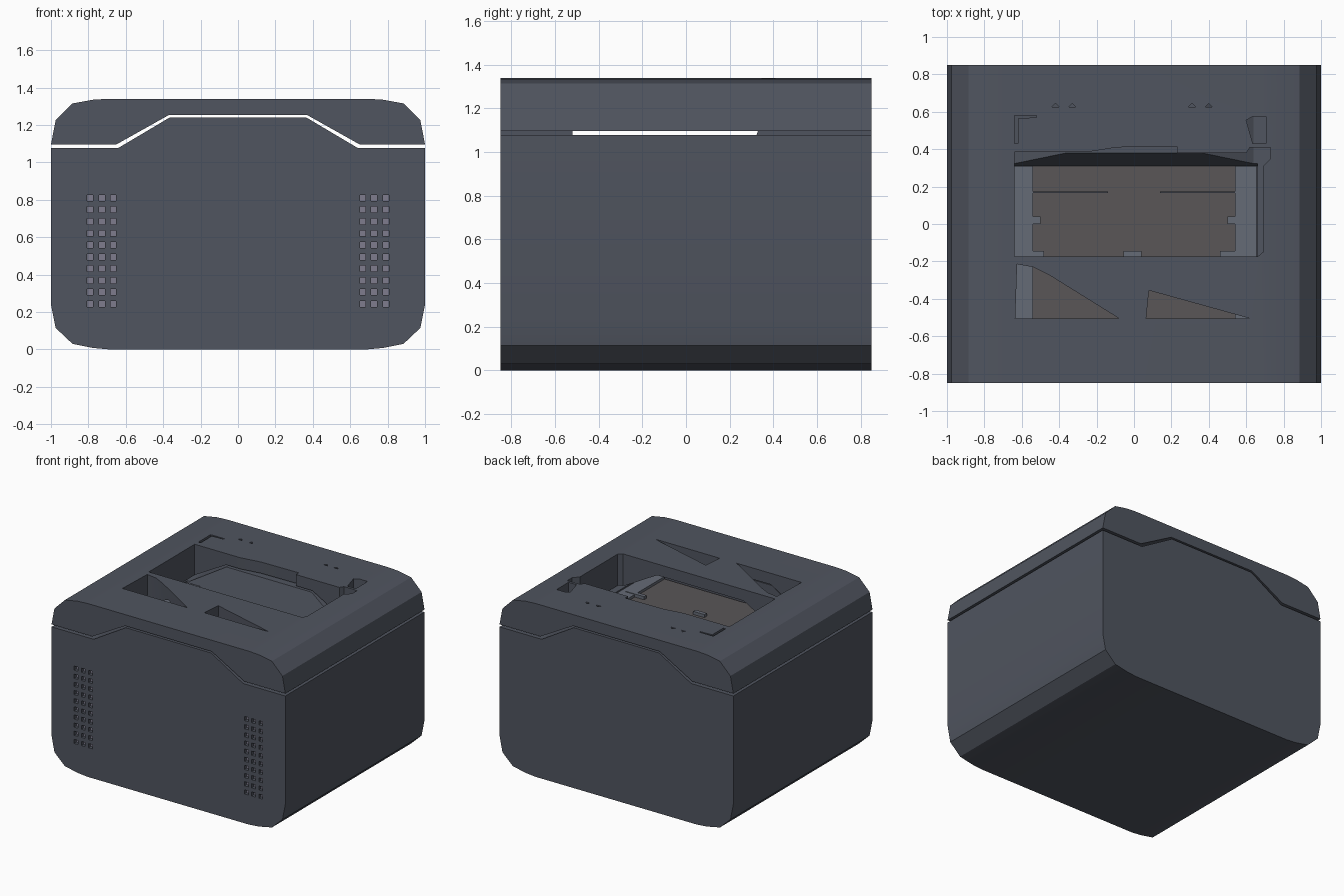
import bpy, bmesh
from math import radians

if "Cube" in bpy.data.objects:
    bpy.data.objects.remove(bpy.data.objects["Cube"])


def material(name, rgb):
    m = bpy.data.materials.new(name)
    m.diffuse_color = (*rgb, 1)
    m.use_nodes = True
    m.node_tree.nodes["Principled BSDF"].inputs["Base Color"].default_value = m.diffuse_color
    return m


SHELL = material("shell_slate", (0.08, 0.09, 0.115))
FLOOR = material("tray_brown_grey", (0.10, 0.092, 0.095))
LIGHT = material("light_slate", (0.13, 0.145, 0.18))
VENT = material("vent_grey", (0.21, 0.20, 0.27))


def prisms(name, outlines, lo, hi, axis, mat):
    """Extrude closed 2D outlines along an axis into one mesh object."""
    place = {"x": lambda a, b, t: (t, a, b),
             "y": lambda a, b, t: (a, t, b),
             "z": lambda a, b, t: (a, b, t)}[axis]
    bm = bmesh.new()
    for pts in outlines:
        rings = [[bm.verts.new(place(a, b, t)) for a, b in pts] for t in (lo, hi)]
        bm.faces.new(rings[0])
        bm.faces.new(rings[1])
        n = len(pts)
        for i in range(n):
            j = (i + 1) % n
            bm.faces.new((rings[0][i], rings[0][j], rings[1][j], rings[1][i]))
    bmesh.ops.recalc_face_normals(bm, faces=bm.faces)
    me = bpy.data.meshes.new(name)
    bm.to_mesh(me)
    bm.free()
    me.materials.append(mat)
    ob = bpy.data.objects.new(name, me)
    bpy.context.collection.objects.link(ob)
    return ob


def rect(x0, y0, x1, y1):
    return [(x0, y0), (x1, y0), (x1, y1), (x0, y1)]


def mirrored(half):
    return half + [(-x, z) for x, z in reversed(half)]


def activate(ob):
    bpy.ops.object.select_all(action="DESELECT")
    ob.select_set(True)
    bpy.context.view_layer.objects.active = ob


def cut(ob, cutter):
    cutter.hide_render = True
    m = ob.modifiers.new("cut", "BOOLEAN")
    m.operation, m.solver, m.object = "DIFFERENCE", "EXACT", cutter
    activate(ob)
    bpy.ops.object.modifier_apply(modifier=m.name)
    bpy.data.objects.remove(cutter)


D = 0.85

# Main body and lid, separated by the stepped gap
body = prisms("body", [mirrored([(0.69, 0), (0.775, 0.008), (0.885, 0.03), (0.975, 0.115),
                                 (1, 0.24), (1, 1.077), (0.64, 1.077), (0.365, 1.24)])],
              -D, D, "y", SHELL)
lid = prisms("lid", [mirrored([(0.37, 1.253), (0.65, 1.096), (1, 1.096), (0.975, 1.225),
                               (0.885, 1.315), (0.775, 1.335), (0.69, 1.34)])],
             -D, D, "y", SHELL)

# Front vent pockets with lighter plates at the bottom
centres = [(s * x, 0.243 + 0.063 * r) for s in (-1, 1)
           for x in (0.667, 0.728, 0.79) for r in range(10)]
squares = [rect(x - 0.016, z - 0.016, x + 0.016, z + 0.016) for x, z in centres]
cut(body, prisms("vent_cutter", squares, -0.9, -D + 0.03, "y", SHELL))
plates = [rect(x - 0.0158, z - 0.0158, x + 0.0158, z + 0.0158) for x, z in centres]
prisms("vent_plates", plates, -D + 0.026, -D + 0.032, "y", VENT)

# Recess in the body below the lid openings, with a sloped back wall
cut(body, prisms("recess_cutter", [[(-0.52, 1.04), (0.31, 1.04), (0.40, 1.30), (-0.52, 1.30)]],
                 -0.66, 0.66, "x", SHELL))

# Openings through the lid
openings = [
    [(-0.64, -0.175), (0.66, -0.175), (0.69, -0.15), (0.69, 0.31), (0.73, 0.35), (0.73, 0.41),
     (0.62, 0.41), (0.60, 0.38), (0.23, 0.38), (0.23, 0.415), (-0.09, 0.41), (-0.25, 0.385),
     (-0.64, 0.385)],
    [(-0.635, -0.505), (-0.08, -0.505), (-0.45, -0.275), (-0.54, -0.23), (-0.625, -0.215)],
    [(0.065, -0.505), (0.62, -0.505), (0.08, -0.355)],
    [(-0.64, 0.43), (-0.62, 0.43), (-0.62, 0.565), (-0.52, 0.57), (-0.52, 0.58), (-0.64, 0.58)],
    [(0.635, 0.43), (0.705, 0.43), (0.705, 0.575), (0.635, 0.575), (0.60, 0.555)],
]
openings += [[(x - 0.02, 0.625), (x + 0.02, 0.625), (x, 0.645)]
             for x in (-0.42, -0.33, 0.31, 0.40)]
cut(lid, prisms("opening_cutter", openings, 1.0, 1.45, "z", SHELL))

# Tray floor, side rails and their small clips
prisms("tray_floor", [rect(-0.54, -0.51, 0.54, 0.31)], 1.035, 1.05, "z", FLOOR)
for side, s in (("left", -1), ("right", 1)):
    def sided(x0, y0, x1, y1):
        return rect(min(s * x0, s * x1), y0, max(s * x0, s * x1), y1)
    prisms(side + "_rail", [sided(0.54, -0.51, 0.655, 0.31)], 1.035, 1.07, "z", LIGHT)
    prisms(side + "_clips", [sided(0.50, 0.00, 0.56, 0.04),
                             sided(0.54, 0.15, 0.64, 0.175)], 1.04, 1.076, "z", LIGHT)
    # thin cross rib, one per side
    prisms(side + "_cross_rib", [sided(0.14, 0.165, 0.54, 0.175)], 1.045, 1.075, "z", SHELL)

# Square tabs on the sloped back wall and lugs along the front edge
prisms("back_tabs", [rect(x - 0.02, 0.325, x + 0.02, 0.40)
                     for x in (-0.59, -0.31, -0.14, 0.12, 0.29, 0.58)],
       1.04, 1.074, "z", LIGHT)
prisms("front_lugs", [rect(-0.62, -0.175, -0.48, -0.145), rect(-0.055, -0.175, 0.04, -0.145),
                      rect(0.46, -0.175, 0.62, -0.145)], 1.045, 1.074, "z", LIGHT)

# Soft shading over the shallow corner facets
for ob in (body, lid):
    activate(ob)
    bpy.ops.object.shade_smooth_by_angle(angle=radians(30))
